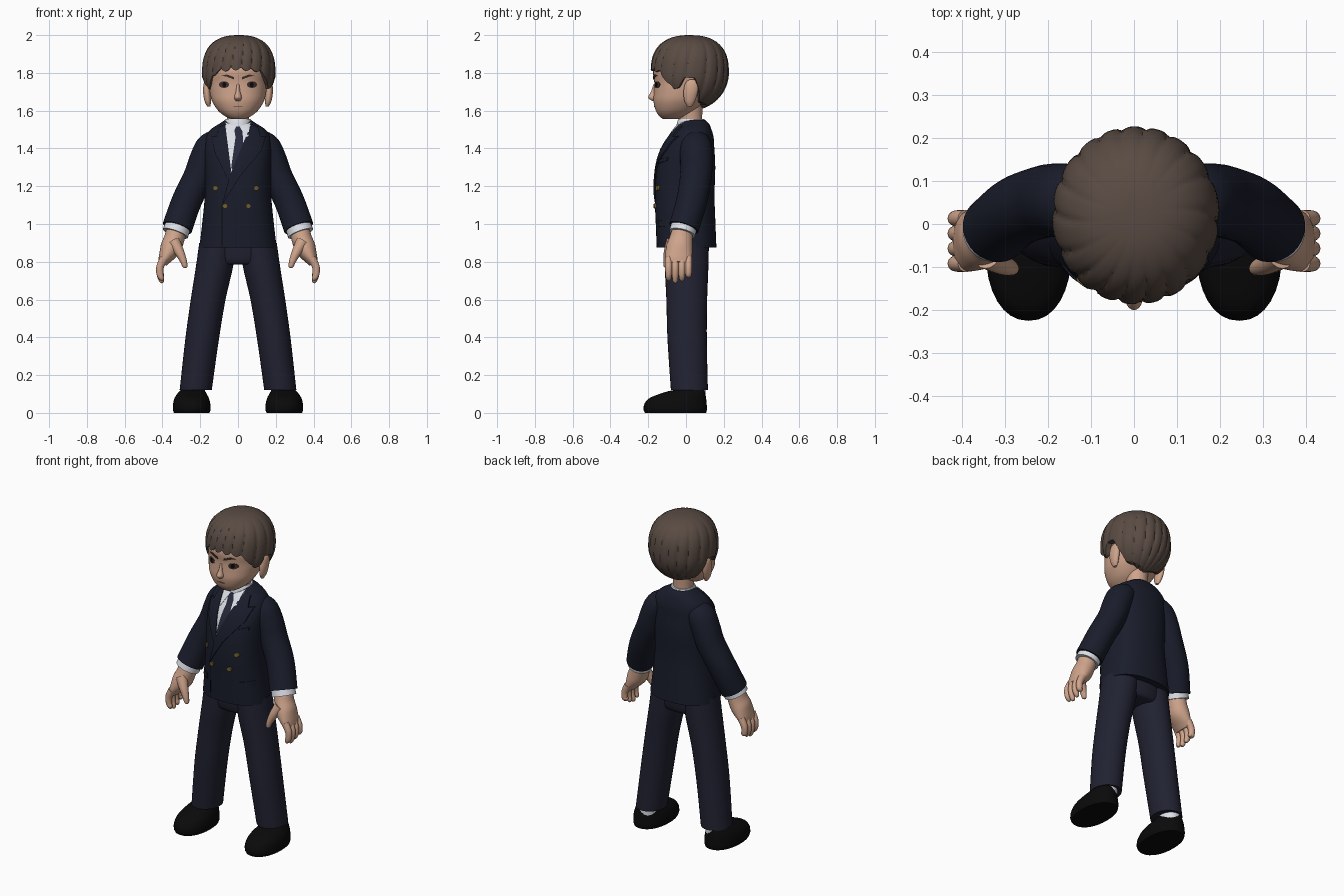
import bpy
import bmesh
import math
from mathutils import Vector
from mathutils.bvhtree import BVHTree

cube = bpy.data.objects.get("Cube")
if cube:
    bpy.data.objects.remove(cube, do_unlink=True)


def material(name, r, g, b):
    mat = bpy.data.materials.new(name)
    mat.use_nodes = True
    mat.diffuse_color = (r, g, b, 1)
    mat.node_tree.nodes["Principled BSDF"].inputs["Base Color"].default_value = (r, g, b, 1)
    return mat


skin = material("skin", .62, .37, .26)
hair_brown = material("hair brown", .1, .07, .056)
jacket_navy = material("jacket navy", .01, .012, .024)
trouser_navy = material("trouser navy", .015, .016, .031)
tie_navy = material("tie navy", .02, .022, .045)
shirt_white = material("shirt white", .72, .74, .8)
shoe_black = material("shoe black", .003, .003, .003)
button_gold = material("button gold", .17, .12, .03)
eye_brown = material("eye brown", .05, .03, .024)
lip_tone = material("lip tone", .3, .14, .1)

parts = []


def finish(name, bm, mat):
    bmesh.ops.recalc_face_normals(bm, faces=bm.faces[:])
    mesh = bpy.data.meshes.new(name)
    bm.to_mesh(mesh)
    bm.free()
    mesh.materials.append(mat)
    obj = bpy.data.objects.new(name, mesh)
    bpy.context.collection.objects.link(obj)
    parts.append(obj)
    return obj


def skin_rings(bm, rings, cap=True):
    """Join consecutive closed rings of points with quads."""
    loops = [[bm.verts.new(p) for p in ring] for ring in rings]
    count = len(loops[0])
    for low, high in zip(loops, loops[1:]):
        for i in range(count):
            j = (i + 1) % count
            bm.faces.new((low[i], low[j], high[j], high[i]))
    if cap:
        bm.faces.new(loops[0])
        bm.faces.new(loops[-1])


def smooth_path(keys, steps=5):
    """Catmull-Rom curve through the key rings."""
    keys = [Vector(k) for k in keys]
    keys = [keys[0]] + keys + [keys[-1]]
    out = []
    for a, b, c, d in zip(keys, keys[1:], keys[2:], keys[3:]):
        for i in range(steps):
            t = i / steps
            out.append(b + (c - a) * (t / 2) + (a * 2 - b * 5 + c * 4 - d) * (t * t / 2)
                       + (b * 3 - a - c * 3 + d) * (t ** 3 / 2))
    return out + [keys[-1]]


def tube(name, keys, mat, flat=True, power=2, side=1, count=32):
    """Loft ellipses (x, y, z, width, depth); flat rings stay level, others follow the path."""
    path = smooth_path(keys)
    rings = []
    for i, key in enumerate(path):
        u, v = Vector((1, 0, 0)), Vector((0, 1, 0))
        if not flat:
            near, far = path[max(i - 1, 0)], path[min(i + 1, len(path) - 1)]
            along = Vector(far[:3]) - Vector(near[:3])
            u = along.cross(v).normalized()
            v = along.cross(u).normalized()
        ring = []
        for k in range(count):
            a = math.tau * k / count
            c, s = (math.copysign(abs(w) ** (2 / power), w) for w in (math.cos(a), math.sin(a)))
            p = Vector(key[:3]) + u * (c * key[3]) + v * (s * key[4])
            ring.append((p.x * side, p.y, p.z))
        rings.append(ring)
    bm = bmesh.new()
    skin_rings(bm, rings)
    return finish(name, bm, mat)


def surface(obj):
    return BVHTree.FromPolygons([v.co for v in obj.data.vertices],
                                [p.vertices for p in obj.data.polygons])


def patch(name, outline, tree, mat, lift=.004, cuts=5):
    """Thin plate with an x-z outline, wrapped on the front of a surface."""
    bm = bmesh.new()
    bm.faces.new([bm.verts.new((x, 0, z)) for x, z in outline])
    bmesh.ops.triangulate(bm, faces=bm.faces[:])
    bmesh.ops.subdivide_edges(bm, edges=bm.edges[:], cuts=cuts, use_grid_fill=True)
    for v in bm.verts:
        hit = tree.ray_cast(Vector((v.co.x, -1, v.co.z)), Vector((0, 1, 0)))[0]
        if hit is None:
            hit = tree.find_nearest(Vector((v.co.x, -.1, v.co.z)))[0]
        v.co.y = hit.y
    grown = bmesh.ops.extrude_face_region(bm, geom=bm.faces[:])["geom"]
    for v in grown:
        if isinstance(v, bmesh.types.BMVert):
            v.co.y -= lift
    return finish(name, bm, mat)


def oval(x, z, w, h, count=14):
    turns = [math.tau * i / count for i in range(count)]
    return [(x + w * math.cos(a), z + h * math.sin(a)) for a in turns]


# Head and neck
head = tube("head", [(0, -.08, 1.555, .035, .04), (0, -.07, 1.57, .068, .07),
                     (0, -.055, 1.6, .105, .105), (0, -.036, 1.65, .137, .136),
                     (0, -.02, 1.7, .15, .15), (0, -.009, 1.75, .155, .159),
                     (0, 0, 1.82, .16, .172), (0, .01, 1.9, .14, .14),
                     (0, .02, 1.95, .08, .08)], skin, power=2.2, count=48)
tube("neck", [(0, .03, 1.48, .06, .06), (0, .025, 1.55, .058, .06),
              (0, .02, 1.64, .065, .07)], skin)
tube("nose", [(0, -.162, 1.74, .007, .01), (0, -.168, 1.7, .012, .018),
              (0, -.172, 1.67, .02, .028), (0, -.162, 1.652, .014, .018)], skin)

# Face details
face = surface(head)
patch("mouth", oval(0, 1.622, .026, .004), face, lip_tone, .003, 2)
for side, label in ((1, "left"), (-1, "right")):
    patch(label + "_eye", oval(side * .074, 1.738, .027, .018), face, eye_brown, .003, 2)
    patch(label + "_pupil", oval(side * .072, 1.738, .01, .014), face, shoe_black, .005, 2)
    patch(label + "_eyebrow", [(side * x, z) for x, z in
          ((.02, 1.765), (.022, 1.778), (.06, 1.792), (.088, 1.785), (.06, 1.78))],
          face, eye_brown, .005, 3)
    tube(label + "_ear", [(.155, .02, 1.622, .008, .012), (.16, .02, 1.65, .017, .028),
                          (.165, .025, 1.7, .02, .038), (.165, .03, 1.745, .016, .034),
                          (.163, .03, 1.765, .006, .012)], skin, side=side, count=20)

# Hair: a domed cap with grooved locks and a lower edge that varies around the head
EDGE = [(0, 1.825), (35, 1.815), (48, 1.78), (62, 1.715), (72, 1.725), (82, 1.775),
        (98, 1.775), (112, 1.65), (180, 1.61)]


def edge_height(degrees):
    for (a, low), (b, high) in zip(EDGE, EDGE[1:]):
        if degrees <= b:
            return low + (high - low) * (degrees - a) / (b - a)
    return EDGE[-1][1]


def hair_point(a, t, shrink=1):
    degrees = abs(math.degrees(math.atan2(math.sin(a), math.cos(a))))
    lock = abs(math.sin(9 * a + 2.4 * t + math.sin(2 * a)))
    edge = edge_height(degrees) - (.018 if degrees < 60 else .005) * (lock - .4)
    h = math.cos(t * math.acos((edge - 1.8) / .2))
    radius = (1 - h ** 2.6) ** .417 if h > 0 else math.sqrt(1 - h * h)
    radius *= shrink * (1 - .045 * (1 - lock) ** 2 * min(1, 2 * t))
    return (.004 + .195 * radius * math.sin(a), .02 - .207 * radius * math.cos(a), 1.8 + .2 * h)


turns = [math.tau * i / 144 for i in range(144)]
rows = [[hair_point(a, t / 28) for a in turns] for t in range(1, 29)]
rows.append([hair_point(a, 1, .5) for a in turns])
bm = bmesh.new()
skin_rings(bm, rows)
finish("hair", bm, hair_brown)

# Jacket body
jacket = tube("jacket_body", [(0, .003, .875, .205, .158), (0, -.002, 1, .19, .158),
                              (0, -.007, 1.15, .176, .158), (0, 0, 1.3, .176, .155),
                              (0, .012, 1.4, .178, .138), (0, .028, 1.46, .17, .118),
                              (0, .037, 1.5, .145, .098), (0, .042, 1.53, .1, .08),
                              (0, .042, 1.55, .07, .06)], jacket_navy, power=2.4, count=64)
chest = surface(jacket)

# Shirt, tie and lapels
tube("shirt_collar", [(0, .03, 1.48, .085, .088), (0, .029, 1.535, .074, .077),
                      (0, .028, 1.556, .066, .068)], shirt_white)
patch("shirt_front", [(-.075, 1.525), (.075, 1.525), (-.03, 1.27), (-.045, 1.27)],
      chest, shirt_white, .003)
patch("tie", [(-.022, 1.515), (.022, 1.515), (.013, 1.46), (.032, 1.37), (-.025, 1.28),
              (-.036, 1.3), (-.013, 1.46)], chest, tie_navy, .007)
patch("left_lapel", [(.07, 1.53), (.105, 1.515), (.12, 1.462), (.148, 1.465), (.125, 1.39),
                     (.01, 1.25), (-.085, 1.1), (-.042, 1.26)], chest, jacket_navy, .0095)
patch("right_lapel", [(-.068, 1.53), (-.1, 1.515), (-.115, 1.462), (-.143, 1.462),
                      (-.12, 1.37), (-.05, 1.23), (-.036, 1.28)], chest, jacket_navy, .008)
for side, label in ((1, "left"), (-1, "right")):
    patch(label + "_collar_wing", [(side * x, z) for x, z in
          ((.01, 1.515), (.066, 1.54), (.05, 1.44))], chest, shirt_white, .009)
    patch(label + "_pocket_flap", [(side * x, z) for x, z in
          ((.11, .985), (.11, 1.02), (.175, 1.025), (.175, .99))], chest, jacket_navy, .006)

# Jacket front edge, chest pocket and buttons
patch("front_edge_seam", [(-.087, .88), (-.083, .88), (-.083, 1.1), (-.087, 1.1)],
      chest, shoe_black, .002)
patch("chest_pocket", [(.085, 1.32), (.145, 1.335), (.145, 1.355), (.085, 1.34)],
      chest, jacket_navy, .006)
for x, z in ((-.12, 1.19), (.097, 1.19), (-.068, 1.095), (.055, 1.095)):
    patch("jacket_button", oval(x, z, .014, .013), chest, button_gold, .0095, 1)

# Trouser seat
tube("trouser_seat", [(0, .005, .785, .14, .08), (0, .005, .81, .185, .108),
                      (0, .005, .95, .185, .125)], trouser_navy)

# Limbs, mirrored
for side, label in ((1, "left"), (-1, "right")):
    tube(label + "_sleeve", [(.08, .05, 1.44, .06, .07), (.14, .052, 1.41, .079, .085),
                             (.175, .055, 1.345, .08, .086), (.21, .052, 1.25, .079, .084),
                             (.272, .03, 1.12, .079, .082), (.322, -.012, .98, .08, .08)],
         jacket_navy, flat=False, side=side)
    tube(label + "_shirt_cuff", [(.31, -.005, 1.01, .068, .068), (.332, -.02, .95, .07, .07)],
         shirt_white, flat=False, side=side)
    tube(label + "_palm", [(.325, -.018, .97, .054, .055), (.338, -.026, .92, .054, .062),
                           (.358, -.035, .87, .055, .07), (.385, -.04, .82, .037, .07),
                           (.4, -.04, .79, .024, .06)], skin, flat=False, side=side)
    tube(label + "_thumb", [(.34, -.07, .905, .034, .036), (.312, -.09, .855, .026, .027),
                            (.291, -.1, .81, .019, .02), (.28, -.104, .775, .013, .014),
                            (.278, -.105, .767, .005, .005)],
         skin, flat=False, side=side, count=16)
    for i, finger in enumerate(("index", "middle", "ring", "little")):
        y = -.092 + .035 * i
        tip = (.7, .688, .698, .72)[i]
        tube(f"{label}_{finger}_finger", [(.39, y, .82, .022, .02), (.412, y, .775, .02, .019),
                                          (.413, y, .735, .018, .017),
                                          (.404, y, tip + .012, .014, .014),
                                          (.4, y, tip, .006, .006)],
             skin, flat=False, side=side, count=16)
    tube(label + "_trouser_leg", [(.105, .003, .9, .1, .118), (.127, .003, .76, .098, .115),
                                  (.158, .004, .6, .092, .108), (.19, .006, .39, .089, .104),
                                  (.224, .018, .12, .085, .098)], trouser_navy, side=side)
    tube(label + "_sock", [(.235, .032, .07, .06, .07), (.233, .032, .15, .06, .07)],
         shirt_white, side=side)
    tube(label + "_shoe", [(.245, -.055, 0, .094, .162), (.245, -.057, .02, .1, .168),
                           (.245, -.055, .05, .098, .164), (.245, -.042, .08, .09, .148),
                           (.243, -.005, .11, .072, .106), (.24, .02, .122, .062, .078)],
         shoe_black, side=side, power=2.2)

# Smooth shading with crisp edges
for obj in bpy.context.selected_objects:
    obj.select_set(False)
for obj in parts:
    obj.select_set(True)
bpy.context.view_layer.objects.active = parts[0]
bpy.ops.object.shade_smooth_by_angle(angle=math.radians(40))
